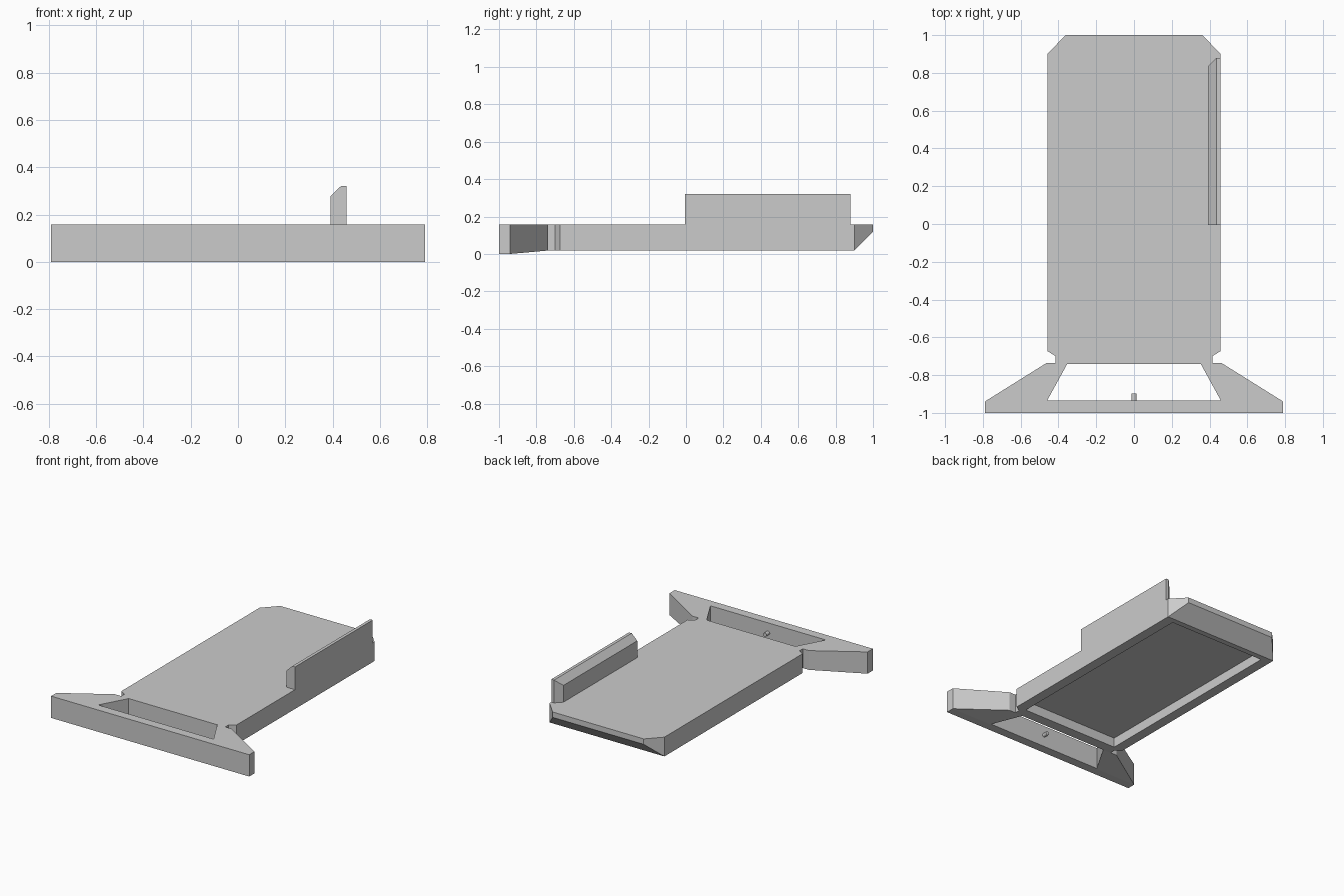
import bpy, bmesh
from mathutils import Vector

if "Cube" in bpy.data.objects:
    bpy.data.objects.remove(bpy.data.objects["Cube"])

TOP = 0.157      # top surface of the tray
UNDER = 0.018    # underside of the tray


def mirrored(half):
    """Close a half outline (x > 0) across x = 0."""
    return half + [(-x, y) for x, y in reversed(half)]


def prism(name, points, direction, cuts=()):
    """Extrude a flat profile; cuts are (point, normal) planes removing the normal side."""
    bm = bmesh.new()
    face = bm.faces.new([bm.verts.new(p) for p in points])
    new = bmesh.ops.extrude_face_region(bm, geom=[face])["geom"]
    bmesh.ops.translate(bm, vec=Vector(direction),
                        verts=[v for v in new if isinstance(v, bmesh.types.BMVert)])
    for co, no in cuts:
        geom = bm.verts[:] + bm.edges[:] + bm.faces[:]
        cut = bmesh.ops.bisect_plane(bm, geom=geom, plane_co=co, plane_no=no,
                                     clear_outer=True)["geom_cut"]
        edges = [e for e in cut if isinstance(e, bmesh.types.BMEdge)]
        bmesh.ops.contextual_create(bm, geom=edges)
    bmesh.ops.recalc_face_normals(bm, faces=bm.faces)
    mesh = bpy.data.meshes.new(name)
    bm.to_mesh(mesh)
    bm.free()
    obj = bpy.data.objects.new(name, mesh)
    bpy.context.collection.objects.link(obj)
    return obj


def plan(name, outline, z0, z1):
    return prism(name, [(x, y, z0) for x, y in outline], (0, 0, z1 - z0))


def subtract(target, cutter):
    mod = target.modifiers.new("cut", "BOOLEAN")
    mod.operation, mod.solver, mod.object = "DIFFERENCE", "EXACT", cutter
    bpy.context.view_layer.objects.active = target
    bpy.ops.object.modifier_apply(modifier=mod.name)
    bpy.data.objects.remove(cutter)


# Tray with flared front bar
tray = plan("tray", mirrored([(0.79, -1.0), (0.79, -0.94), (0.465, -0.737), (0.415, -0.737),
                              (0.415, -0.70), (0.458, -0.673), (0.458, 0.90), (0.363, 1.0)]),
            0, TOP)

# Raised underside with sloped arms and bevelled rear edge
under = [(-0.94, 0), (-0.74, UNDER), (0.90, UNDER), (1.0, 0.118), (1.1, 0.218),
         (1.1, -0.1), (-0.94, -0.1)]
subtract(tray, prism("under_cutter", [(-1, y, z) for y, z in under], (2, 0, 0)))

# Window between the front bar and the tray
subtract(tray, plan("window_cutter", mirrored([(0.46, -0.935), (0.353, -0.74)]), -0.1, 0.3))

# Shallow pocket underneath
subtract(tray, plan("pocket_cutter", mirrored([(0.385, -0.665), (0.385, 0.86)]), -0.1, 0.087))

# Side rail with sloped top and clipped rear corner
rail = [(0.392, TOP), (0.392, 0.278), (0.436, 0.321), (0.458, 0.321), (0.458, TOP)]
prism("side_rail", [(x, -0.005, z) for x, z in rail], (0, 0.885, 0),
      cuts=[((0.392, 0.836, 0), (-1, 1, 0))])

# Small peg on the inner face of the front bar
bpy.ops.mesh.primitive_cylinder_add(vertices=12, radius=0.014, depth=0.04,
                                    location=(0, -0.918, 0.085), rotation=(1.5708, 0, 0))
bpy.context.object.name = "peg"
